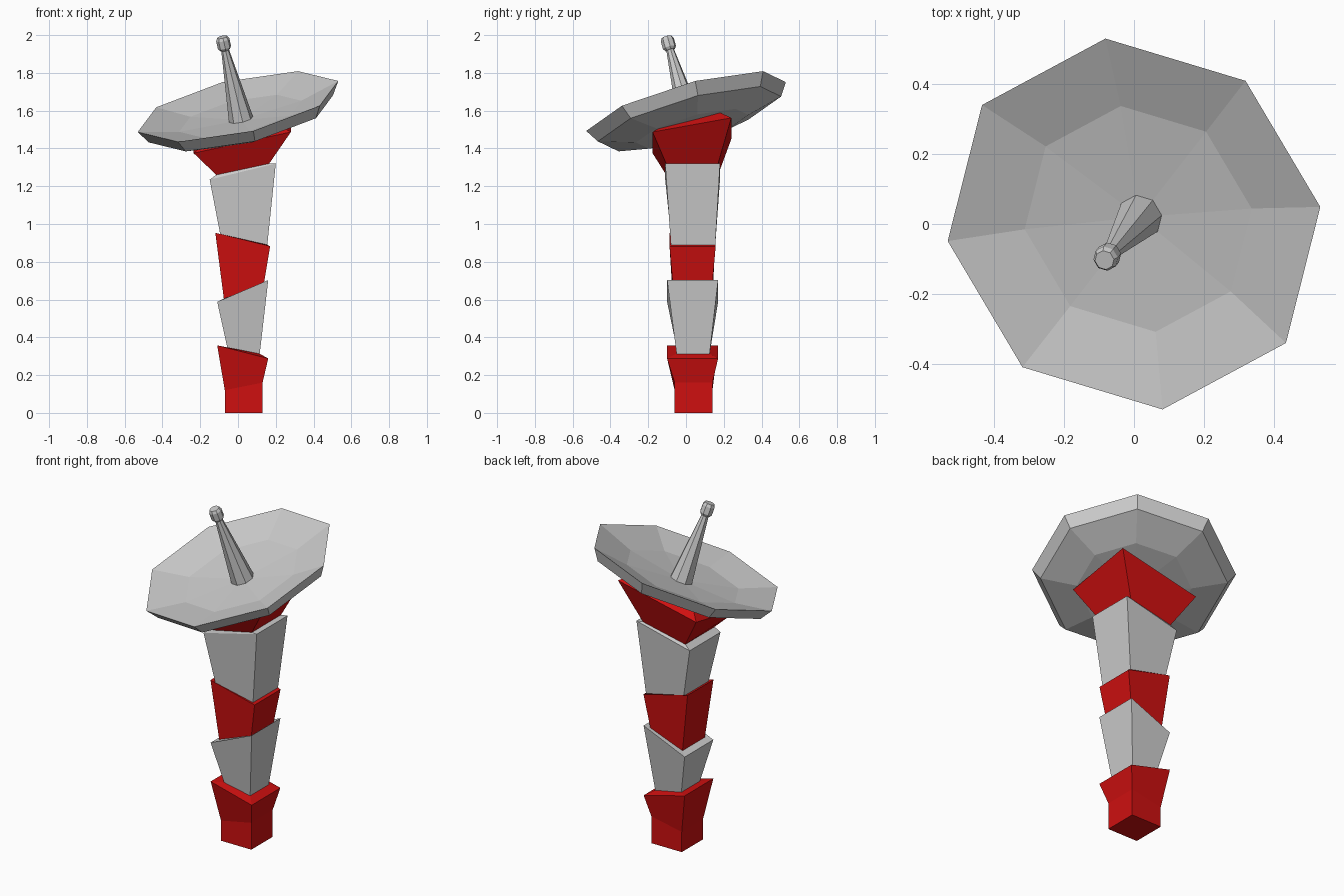
import bpy, math
from mathutils import Vector

if "Cube" in bpy.data.objects:
    bpy.data.objects.remove(bpy.data.objects["Cube"])

red = bpy.data.materials.new("red_paint")
red.diffuse_color = (0.62, 0.005, 0.005, 1)
red.use_nodes = True
red.node_tree.nodes["Principled BSDF"].inputs["Base Color"].default_value = red.diffuse_color


def loft(name, rings, mat=None, cap_start=False, cap_end=False):
    """Join equally sized vertex rings with flat quads."""
    n = len(rings[0])
    verts = [v for ring in rings for v in ring]
    faces = []
    for k in range(len(rings) - 1):
        a, b = k * n, (k + 1) * n
        for i in range(n):
            j = (i + 1) % n
            faces.append((a + i, a + j, b + j, b + i))
    if cap_start:
        faces.append(tuple(reversed(range(n))))
    if cap_end:
        faces.append(tuple(range(len(verts) - n, len(verts))))
    mesh = bpy.data.meshes.new(name)
    mesh.from_pydata(verts, [], faces)
    obj = bpy.data.objects.new(name, mesh)
    bpy.context.collection.objects.link(obj)
    if mat:
        mesh.materials.append(mat)
    return obj


def slab(x0, x1, y0, y1, z_left, z_right, rise=0.0):
    """Four corners, tilted along x and optionally rising towards the back."""
    return [(x0, y0, z_left), (x1, y0, z_right),
            (x1, y1, z_right + rise), (x0, y1, z_left + rise)]


# Tower: each flared segment ends in a ledge where the next one starts
base = slab(-0.07, 0.13, -0.06, 0.14, 0, 0)
base_neck = slab(-0.07, 0.13, -0.06, 0.14, 0.12, 0.16)
joint_1 = slab(-0.057, 0.115, -0.05, 0.125, 0.347, 0.313)
joint_2 = slab(-0.075, 0.137, -0.07, 0.14, 0.605, 0.685)
joint_3 = slab(-0.093, 0.155, -0.08, 0.155, 0.94, 0.89)
joint_4 = slab(-0.115, 0.165, -0.105, 0.17, 1.26, 1.32)
dish_seat = slab(-0.17, 0.22, -0.12, 0.18, 1.43, 1.52, 0.07)

loft("tower_base", [base, base_neck,
                    slab(-0.11, 0.16, -0.10, 0.17, 0.357, 0.288), joint_1], red, True)
loft("tower_lower", [joint_1, slab(-0.11, 0.16, -0.10, 0.17, 0.588, 0.703), joint_2])
loft("tower_middle", [joint_2, slab(-0.12, 0.17, -0.087, 0.157, 0.953, 0.882), joint_3], red)
loft("tower_upper", [joint_3, slab(-0.15, 0.20, -0.11, 0.18, 1.235, 1.32), joint_4])
loft("dish_mount", [joint_4, slab(-0.235, 0.28, -0.177, 0.24, 1.375, 1.487, 0.075),
                    dish_seat], red)

# Tilted frame shared by the dish and its antenna
axis = Vector((-0.229, -0.28, 1)).normalized()
tilt = Vector((0, 0, 1)).rotation_difference(axis)
centre = Vector((0, 0, 1.622))


def tilted_lathe(name, profile, sides=8, spin=7):
    """Revolve (radius, height) points around the tilted axis."""
    rings = []
    for r, h in profile:
        ring = []
        for i in range(sides):
            a = math.radians(spin) + math.tau * i / sides
            ring.append(centre + tilt @ Vector((r * math.cos(a), r * math.sin(a), h)))
        rings.append(ring)
    return loft(name, rings, None, True, True)


# Dish: underside, rim, then the shallow bowl
tilted_lathe("dish", [(0.02, -0.14), (0.31, -0.125), (0.505, -0.07), (0.55, 0),
                      (0.335, -0.055), (0.02, -0.075)])

# Antenna mast and its knob
tilted_lathe("antenna_mast", [(0.066, -0.075), (0.02, 0.325)])
tilted_lathe("antenna_knob", [(0.026, 0.318), (0.036, 0.332),
                              (0.036, 0.375), (0.028, 0.391)])
